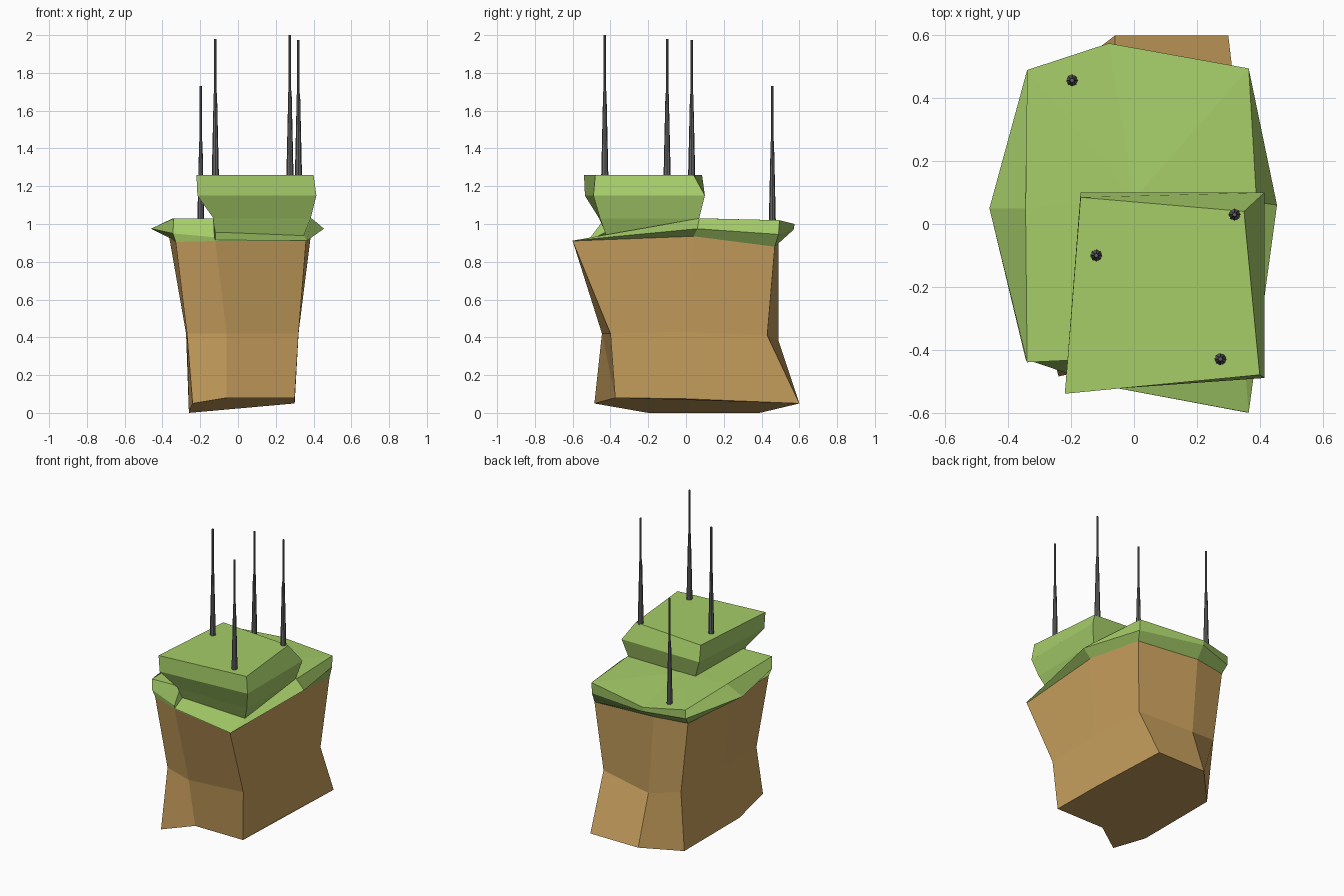
import bpy, bmesh, math
from mathutils import Vector

if "Cube" in bpy.data.objects:
    bpy.data.objects.remove(bpy.data.objects["Cube"])


def material(name, rgb):
    m = bpy.data.materials.new(name)
    m.diffuse_color = (*rgb, 1)
    m.use_nodes = True
    m.node_tree.nodes["Principled BSDF"].inputs["Base Color"].default_value = m.diffuse_color
    return m


def loft(name, rings, mat, bottom=False, top=None):
    """Skin equal-length rings; optional flat bottom and fan top around a point."""
    bm = bmesh.new()
    vr = [[bm.verts.new(p) for p in ring] for ring in rings]
    n = len(rings[0])
    for a, b in zip(vr, vr[1:]):
        for i in range(n):
            j = (i + 1) % n
            bm.faces.new((a[i], a[j], b[j], b[i]))
    if bottom:
        bm.faces.new(vr[0][::-1])
    if top:
        c = bm.verts.new(top)
        for i in range(n):
            bm.faces.new((vr[-1][i], vr[-1][(i + 1) % n], c))
    bmesh.ops.remove_doubles(bm, verts=bm.verts, dist=0.0005)
    bmesh.ops.recalc_face_normals(bm, faces=bm.faces)
    me = bpy.data.meshes.new(name)
    bm.to_mesh(me)
    bm.free()
    me.materials.append(mat)
    ob = bpy.data.objects.new(name, me)
    bpy.context.collection.objects.link(ob)
    return ob


grass = material("grass", (0.38, 0.61, 0.14))
earth = material("earth", (0.58, 0.35, 0.11))
metal = material("dark_metal", (0.13, 0.13, 0.13))

# Earth block: rings run front-left, front, front-right, right, back-right, back, back-left, left
base = [(-.24, -.485, .05), (-.06, -.375, .08), (.30, -.375, .08), (.30, 0, .075),
        (.30, .60, .05), (-.06, .60, .05), (-.26, .39, 0), (-.26, -.20, 0)]
waist = [(-.27, -.372, .42), (-.06, -.445, .42), (.32, -.40, .42), (.32, 0, .43),
         (.32, .43, .41), (-.06, .49, .38), (-.27, .44, .42), (-.275, 0, .42)]
rim = [(-.33, -.42, .905), (-.12, -.51, .91), (.36, -.60, .91), (.385, .04, .935),
       (.36, .47, .88), (-.10, .49, .91), (-.33, .45, .91), (-.365, .05, .935)]
loft("earth_block", [base, waist, rim], earth, bottom=True)

# Grass cap: the front point is doubled so the front right drops to a slope
lower = rim[:2] + rim[1:]
flare = [(-.345, -.43, .95), (-.125, -.505, .93), (-.12, -.51, .915), (.365, -.60, .912),
         (.455, .06, .975), (.365, .49, .945), (-.08, .57, .97), (-.34, .49, .96), (-.46, .05, .975)]
crown = [(-.34, -.44, 1.03), (-.13, -.43, 1.03), (-.12, -.42, .96), (.35, -.42, .94),
         (.39, .07, 1.03), (.365, .495, 1.02), (-.08, .575, 1.0), (-.34, .49, 1.02), (-.345, .05, 1.03)]
loft("grass_cap", [lower, flare, crown], grass, top=(0, .08, 1.03))

# Upper grass ledge with an undercut foot
foot = [(-.13, -.42, .94), (.345, -.42, .93), (.37, .06, 1.0), (-.11, .06, 1.0)]
neck = [(-.13, -.46, 1.03), (.385, -.455, 1.03), (.385, .07, 1.03), (-.12, .07, 1.03)]
brow = [(-.215, -.535, 1.15), (.415, -.49, 1.15), (.415, .10, 1.15), (-.17, .10, 1.15)]
deck = [(-.22, -.54, 1.26), (.40, -.48, 1.26), (.35, .04, 1.26), (-.17, .085, 1.26)]
loft("grass_ledge", [foot, neck, brow, deck], grass, bottom=True, top=(.09, -.22, 1.26))

# Tapered poles: x, y, foot height, tip height
poles = [(-.197, .457, .99, 1.73), (-.12, -.10, 1.25, 1.98), (.32, .03, 1.25, 1.975), (.275, -.43, 1.25, 2.0)]
profile = [(.019, 0), (.009, .6), (.0065, .61), (.0065, 1)]
for k, (x, y, z0, z1) in enumerate(poles):
    rings = [[(x + r * math.cos(math.tau * i / 8), y + r * math.sin(math.tau * i / 8), z0 + t * (z1 - z0))
              for i in range(8)] for r, t in profile]
    loft(f"pole_{k + 1}", rings, metal, bottom=True, top=(x, y, z1))
